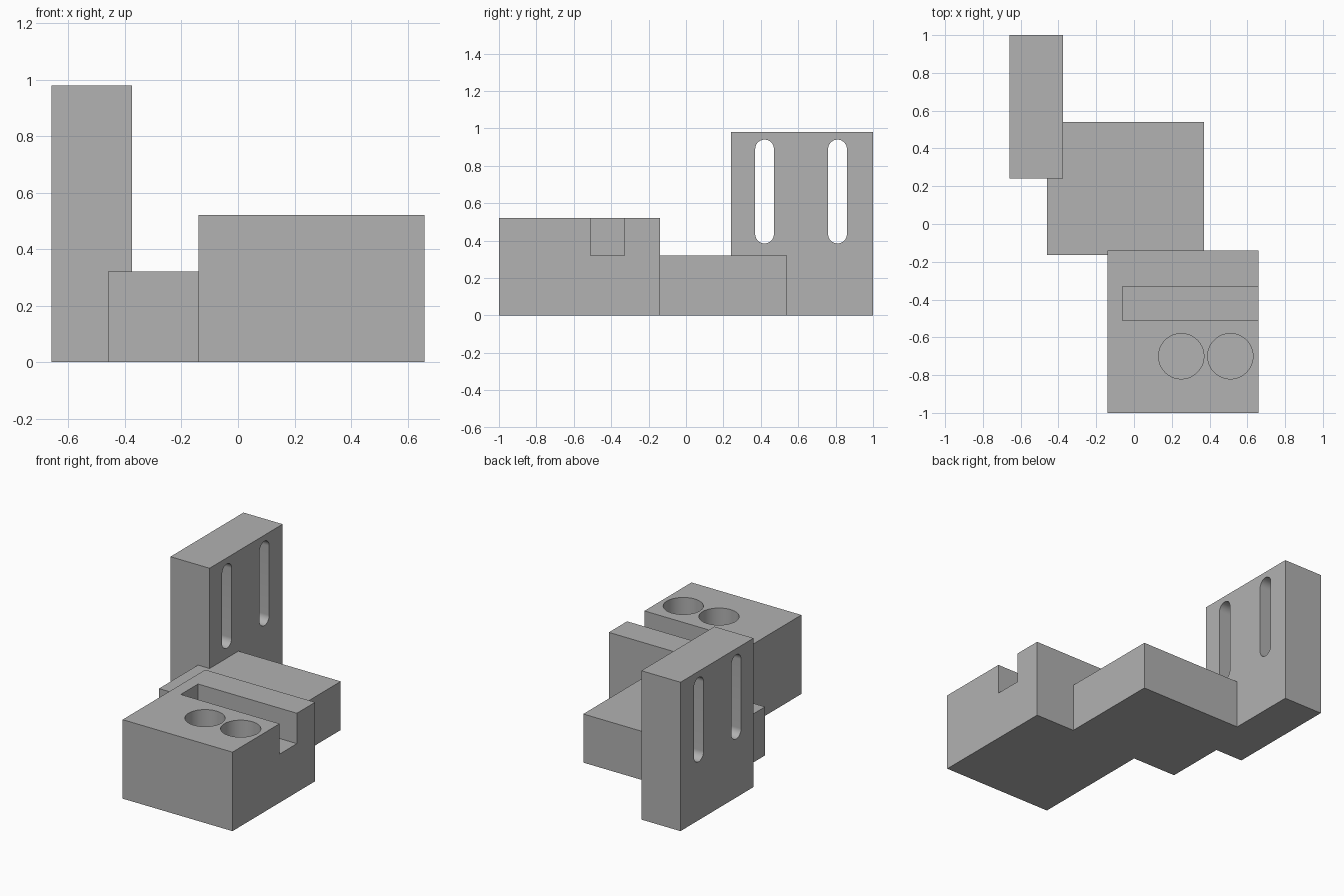
import bpy, bmesh, math
from mathutils import Matrix, Vector

default = bpy.data.objects.get("Cube")
if default:
    bpy.data.objects.remove(default, do_unlink=True)

grey = bpy.data.materials.new("plain_grey")
grey.use_nodes = True
GREY = (0.445, 0.445, 0.445, 1)
grey.diffuse_color = GREY
grey.node_tree.nodes["Principled BSDF"].inputs["Base Color"].default_value = GREY


def finish(name, bm):
    bmesh.ops.recalc_face_normals(bm, faces=bm.faces)
    mesh = bpy.data.meshes.new(name)
    bm.to_mesh(mesh)
    bm.free()
    mesh.materials.append(grey)
    obj = bpy.data.objects.new(name, mesh)
    bpy.context.collection.objects.link(obj)
    return obj


def box(name, x, y, z):
    """Box from (min, max) pairs."""
    bm = bmesh.new()
    centre = Vector([sum(p) / 2 for p in (x, y, z)])
    size = [p[1] - p[0] for p in (x, y, z)]
    bmesh.ops.create_cube(bm, size=1,
                          matrix=Matrix.Translation(centre) @ Matrix.Diagonal((*size, 1)))
    return finish(name, bm)


def cylinder(name, x, y, r, z):
    bm = bmesh.new()
    bmesh.ops.create_cone(bm, cap_ends=True, segments=64, radius1=r, radius2=r,
                          depth=z[1] - z[0],
                          matrix=Matrix.Translation((x, y, sum(z) / 2)))
    return finish(name, bm)


def rounded_slot(name, x, y, r, z):
    """Upright slot with semicircular ends, running along x."""
    bm = bmesh.new()
    steps = 24
    outline = []
    for start, height in ((0, z[1] - r), (math.pi, z[0] + r)):
        for i in range(steps + 1):
            a = start + math.pi * i / steps
            outline.append(bm.verts.new((x[0], y + r * math.cos(a), height + r * math.sin(a))))
    face = bm.faces.new(outline)
    side = bmesh.ops.extrude_face_region(bm, geom=[face])
    verts = [v for v in side["geom"] if isinstance(v, bmesh.types.BMVert)]
    bmesh.ops.translate(bm, verts=verts, vec=(x[1] - x[0], 0, 0))
    return finish(name, bm)


def combine(target, tool, operation):
    """Apply a boolean and discard the tool."""
    mod = target.modifiers.new("combine", 'BOOLEAN')
    mod.operation = operation
    mod.solver = 'EXACT'
    mod.object = tool
    tool.hide_render = True
    bpy.context.view_layer.objects.active = target
    bpy.ops.object.modifier_apply(modifier=mod.name)
    bpy.data.objects.remove(tool, do_unlink=True)


# Front block with an open-ended groove and two round pockets
body = box("stepped_bracket", (-0.14, 0.66), (-1.0, -0.14), (0, 0.52))
combine(body, box("groove_cutter", (-0.06, 0.8), (-0.51, -0.33), (0.32, 0.7)), 'DIFFERENCE')
for x in (0.25, 0.51):
    combine(body, cylinder("pocket_cutter", x, -0.70, 0.12, (0.2, 0.7)), 'DIFFERENCE')

# Upright plate with two through slots
plate = box("upright_plate", (-0.66, -0.375), (0.24, 1.0), (0, 0.98))
for y in (0.42, 0.81):
    combine(plate, rounded_slot("slot_cutter", (-0.8, -0.2), y, 0.05, (0.385, 0.94)), 'DIFFERENCE')

# Low middle block joins the two
middle = box("middle_block", (-0.46, 0.37), (-0.165, 0.54), (0, 0.32))
combine(body, middle, 'UNION')
combine(body, plate, 'UNION')

# Smooth the curved walls, keep the edges sharp
for obj in bpy.context.selected_objects:
    obj.select_set(False)
body.select_set(True)
bpy.context.view_layer.objects.active = body
bpy.ops.object.shade_smooth_by_angle(angle=math.radians(30))
